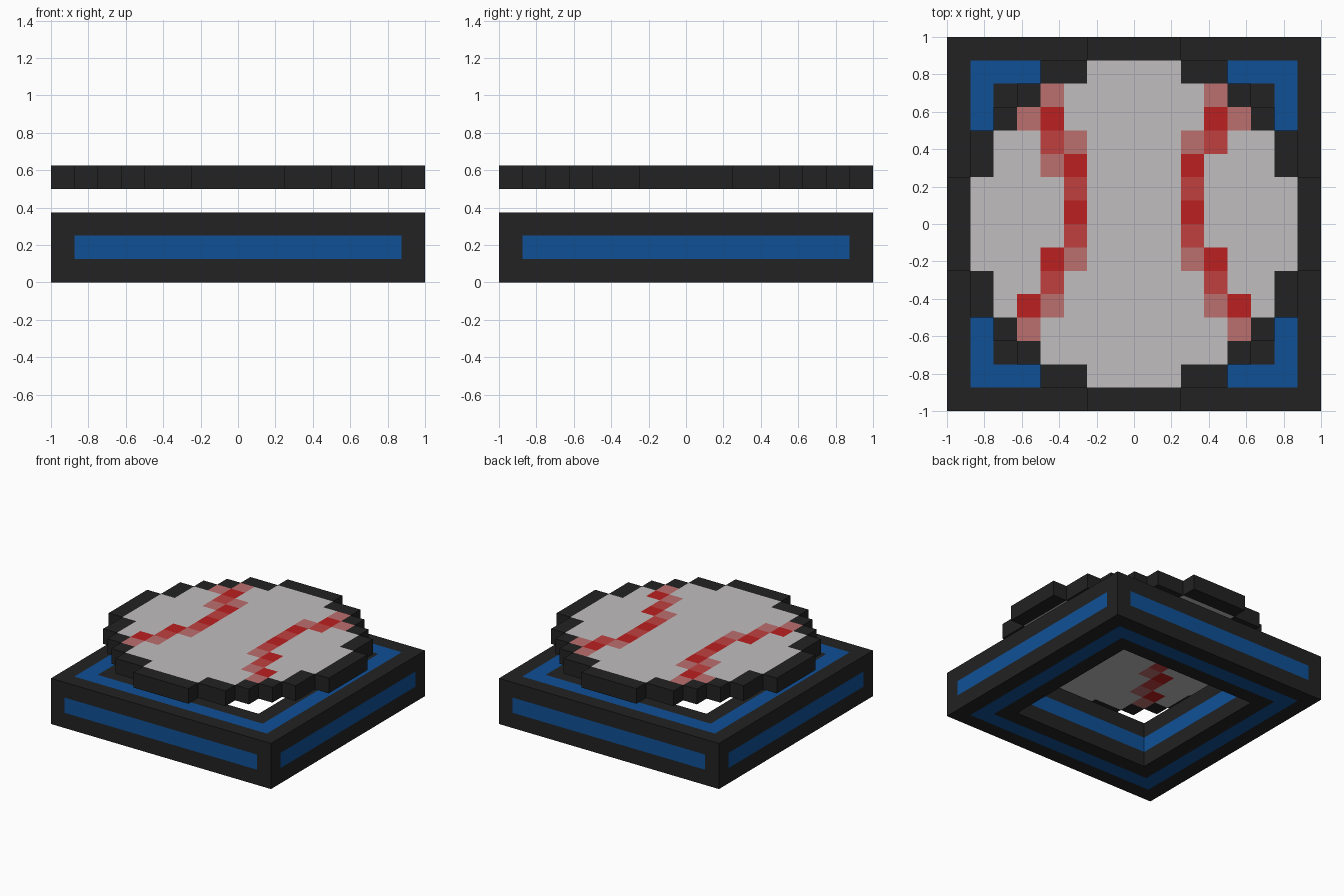
import bpy, bmesh

if "Cube" in bpy.data.objects:
    bpy.data.objects.remove(bpy.data.objects["Cube"], do_unlink=True)

U = 0.125  # one block unit


def srgb(h):
    vals = [int(h[i:i + 2], 16) / 255 for i in (0, 2, 4)]
    return [v / 12.92 if v <= 0.04045 else ((v + 0.055) / 1.055) ** 2.4 for v in vals] + [1]


def material(name, h):
    m = bpy.data.materials.new(name)
    m.use_nodes = True
    m.diffuse_color = srgb(h)
    bsdf = m.node_tree.nodes["Principled BSDF"]
    bsdf.inputs["Base Color"].default_value = srgb(h)
    bsdf.inputs["Roughness"].default_value = 0.9
    return m


MATS = [material("charcoal", "222222"), material("blue", "0F5096"),
        material("light_grey", "C0BEBF"), material("red", "BC2020"),
        material("medium_red", "C04040"), material("pink", "BC6E6E")]
BLACK, BLUE, GREY, RED, MID, PINK = range(6)


def block_object(name, cuts, levels, cells, paint):
    """Solid made of grid cells (i, j) between the cuts, coloured face by face."""
    bm = bmesh.new()

    def face(points, cell):
        f = bm.faces.new([bm.verts.new(p) for p in points])
        f.normal_update()
        f.material_index = paint(f.calc_center_median(), f.normal, cell)

    for i, j in sorted(cells):
        x0, x1, y0, y1 = cuts[i], cuts[i + 1], cuts[j], cuts[j + 1]
        loop = [(x0, y0), (x1, y0), (x1, y1), (x0, y1)]
        face([(x, y, levels[-1]) for x, y in loop], (i, j))
        face([(x, y, levels[0]) for x, y in reversed(loop)], (i, j))
        # side walls only where there is no neighbour
        for k, (di, dj) in enumerate([(0, -1), (1, 0), (0, 1), (-1, 0)]):
            if (i + di, j + dj) in cells:
                continue
            a, b = loop[k], loop[(k + 1) % 4]
            for z0, z1 in zip(levels, levels[1:]):
                face([(*a, z0), (*b, z0), (*b, z1), (*a, z1)], (i, j))
    bmesh.ops.remove_doubles(bm, verts=bm.verts, dist=1e-4)
    me = bpy.data.meshes.new(name)
    bm.to_mesh(me)
    bm.free()
    for m in MATS:
        me.materials.append(m)
    ob = bpy.data.objects.new(name, me)
    bpy.context.collection.objects.link(ob)
    return ob


# Square base frame with a blue stripe on every side
frame_cuts = [-1, -0.875, -0.75, -0.625, 0.625, 0.75, 0.875, 1]
frame_cells = {(i, j) for i in range(7) for j in range(7) if (i, j) != (3, 3)}


def paint_frame(c, n, cell):
    if abs(n.z) > 0.5:
        return BLUE if 0.75 < max(abs(c.x), abs(c.y)) < 0.875 else BLACK
    along = abs(c.y) if abs(n.x) > 0.5 else abs(c.x)
    return BLUE if U < c.z < 2 * U and along < 0.875 else BLACK


block_object("base_frame", frame_cuts, [0, U, 2 * U, 3 * U], frame_cells, paint_frame)

# Floating round ball plate, row 0 at the back
half_widths = [2, 4, 5, 6, 7, 7, 8, 8]
half_widths += half_widths[::-1]
disc_cells = {(i, 15 - row) for row, w in enumerate(half_widths) for i in range(8 - w, 8 + w)}

# Stitches as (row, column, colour), mirrored to the other side
stitches = [(2, 4, PINK), (3, 3, PINK), (3, 4, RED), (4, 4, MID), (4, 5, PINK),
            (5, 5, RED), (6, 5, MID), (7, 5, RED), (8, 5, MID), (9, 4, RED),
            (9, 5, PINK), (10, 4, MID), (11, 3, RED), (11, 4, PINK), (12, 3, PINK)]
stitch_map = {}
for row, col, colour in stitches:
    stitch_map[col, 15 - row] = stitch_map[15 - col, 15 - row] = colour
stitch_map[4, 10] = PINK  # extra stitch on the right only


def paint_disc(c, n, cell):
    i, j = cell
    rim = any((i + a, j + b) not in disc_cells for a, b in [(1, 0), (-1, 0), (0, 1), (0, -1)])
    return BLACK if rim else stitch_map.get(cell, GREY)


block_object("ball_plate", [-1 + U * k for k in range(17)], [4 * U, 5 * U], disc_cells, paint_disc)
